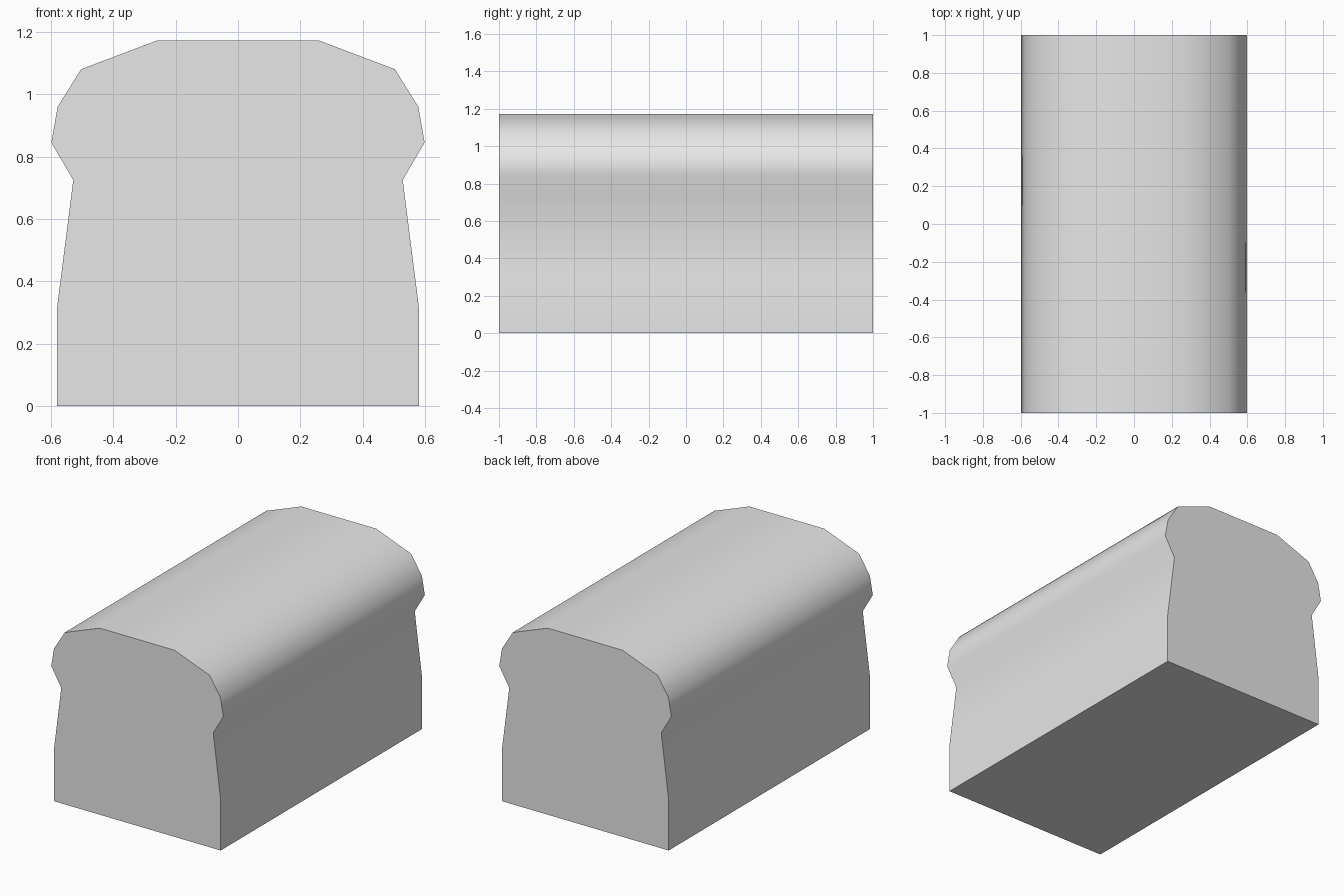
import bpy
import bmesh
from math import radians

cube = bpy.data.objects.get("Cube")
if cube:
    bpy.data.objects.remove(cube, do_unlink=True)

# Plain grey material
grey = bpy.data.materials.new("light_grey")
grey.use_nodes = True
colour = (0.8, 0.8, 0.8, 1)
grey.diffuse_color = colour
grey.node_tree.nodes["Principled BSDF"].inputs["Base Color"].default_value = colour

# Half of the loaf cross-section, bottom to top
half = [(0.58, 0), (0.58, 0.315), (0.528, 0.725), (0.598, 0.845),
        (0.578, 0.96), (0.503, 1.08), (0.26, 1.172)]
profile = half + [(-x, z) for x, z in reversed(half)]

# Extrude the mirrored cross-section along the loaf
bm = bmesh.new()
front = bm.faces.new([bm.verts.new((x, -1, z)) for x, z in profile])
result = bmesh.ops.extrude_face_region(bm, geom=[front], use_keep_orig=True)
back_verts = [g for g in result["geom"] if isinstance(g, bmesh.types.BMVert)]
bmesh.ops.translate(bm, verts=back_verts, vec=(0, 2, 0))
bmesh.ops.recalc_face_normals(bm, faces=bm.faces)

mesh = bpy.data.meshes.new("bread_loaf")
bm.to_mesh(mesh)
bm.free()
mesh.materials.append(grey)
loaf = bpy.data.objects.new("bread_loaf", mesh)
bpy.context.collection.objects.link(loaf)

# Rounded crust with crisp ends and base
bpy.ops.object.select_all(action="DESELECT")
loaf.select_set(True)
bpy.context.view_layer.objects.active = loaf
bpy.ops.object.shade_smooth_by_angle(angle=radians(60))
